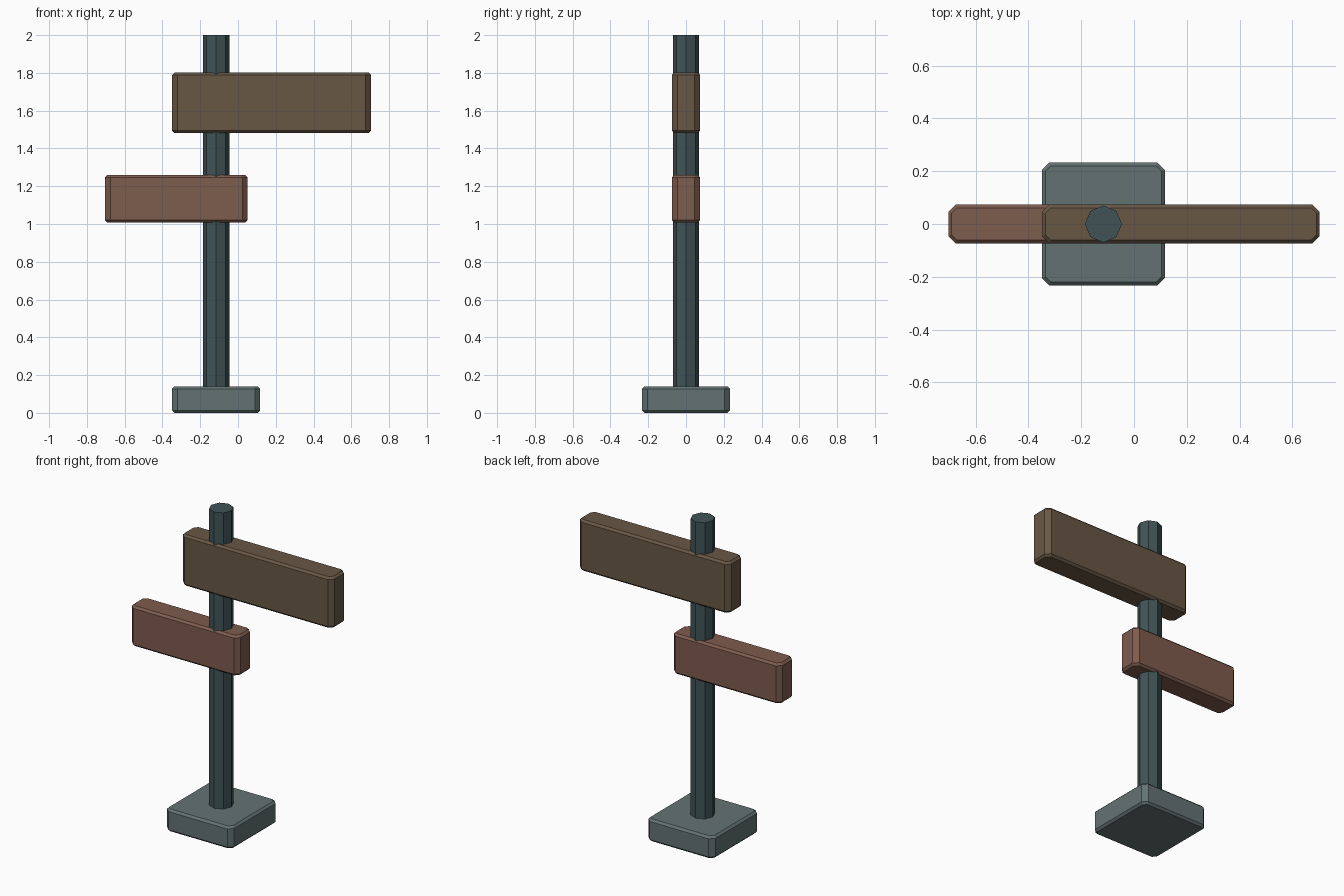
import bpy, bmesh

if "Cube" in bpy.data.objects:
    bpy.data.objects.remove(bpy.data.objects["Cube"])


def material(name, rgb):
    # 0-255 display colour to linear
    m = bpy.data.materials.new(name)
    m.diffuse_color = (*[(c / 255) ** 2.2 for c in rgb], 1)
    m.use_nodes = True
    m.node_tree.nodes["Principled BSDF"].inputs["Base Color"].default_value = m.diffuse_color
    return m


def make_object(name, bm, mat):
    bmesh.ops.recalc_face_normals(bm, faces=bm.faces)
    mesh = bpy.data.meshes.new(name)
    bm.to_mesh(mesh)
    bm.free()
    obj = bpy.data.objects.new(name, mesh)
    bpy.context.collection.objects.link(obj)
    mesh.materials.append(mat)
    return obj


def chamfered_box(name, x, y, z, mat, corner=0.028, rim=0.013):
    bm = bmesh.new()
    bmesh.ops.create_cube(bm, size=1)
    for v in bm.verts:
        v.co = [lo + (c + 0.5) * (hi - lo) for c, (lo, hi) in zip(v.co, (x, y, z))]

    def is_vertical(e):
        return abs(e.verts[0].co.z - e.verts[1].co.z) > 1e-4

    # wide chamfer on upright corners, then a narrow one on top and bottom rims
    for upright, width in ((True, corner), (False, rim)):
        edges = [e for e in bm.edges if is_vertical(e) == upright]
        bmesh.ops.bevel(bm, geom=edges, offset=width, offset_type='OFFSET',
                        segments=1, profile=0.5, affect='EDGES')
    return make_object(name, bm, mat)


POST_X = -0.116
stone = material("stone", (100, 114, 114))
iron = material("dark_iron", (66, 84, 87))
brown = material("brown_wood", (104, 88, 71))
red = material("red_wood", (125, 92, 79))

# Base block
chamfered_box("base", (POST_X - 0.233, POST_X + 0.233), (-0.233, 0.233), (0, 0.14), stone)

# Octagonal post, a vertex on each axis
bm = bmesh.new()
bmesh.ops.create_cone(bm, cap_ends=True, segments=8, radius1=0.07, radius2=0.07, depth=1.93)
bmesh.ops.translate(bm, verts=bm.verts, vec=(POST_X, 0, 1.035))
make_object("post", bm, iron)

# Sign boards pointing opposite ways
chamfered_box("upper_board", (-0.349, 0.704), (-0.074, 0.074), (1.481, 1.802), brown)
chamfered_box("lower_board", (-0.704, 0.051), (-0.074, 0.074), (1.007, 1.26), red)
